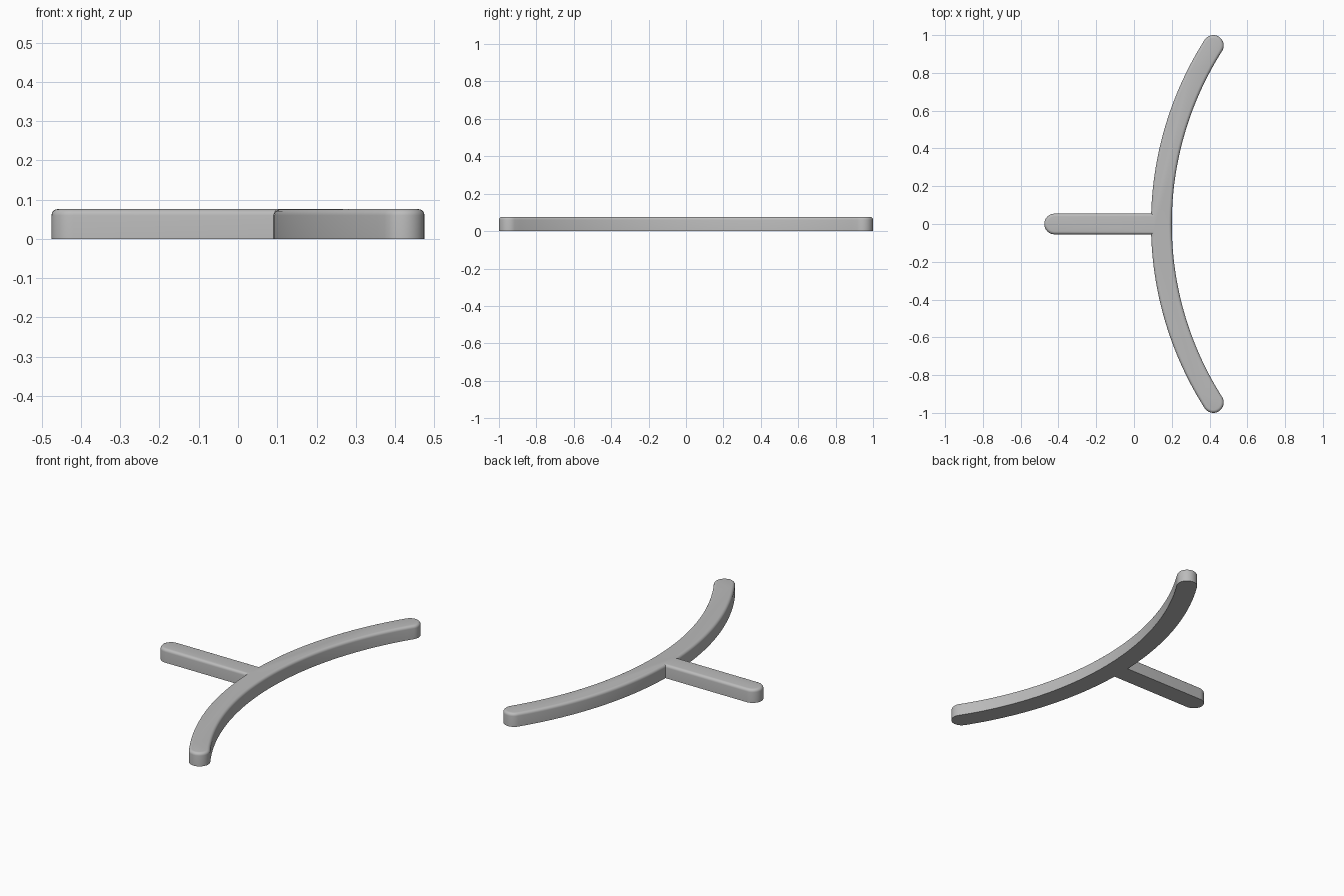
import bpy, bmesh
from math import pi, sin, cos, asin, atan2, sqrt
from mathutils import Vector

cube = bpy.data.objects.get("Cube")
if cube:
    bpy.data.objects.remove(cube, do_unlink=True)

HALF = 0.055      # half width of both bars
HEIGHT = 0.076
ROUND = 0.016     # rounding of the upper rim
MID_X, END_X, END_Y = 0.145, 0.42, 0.945
SAG = END_X - MID_X
RADIUS = (END_Y ** 2 + SAG ** 2) / (2 * SAG)
CENTRE = Vector((MID_X + RADIUS, 0))
SWEEP = asin(END_Y / RADIUS)


def arc(centre, radius, start, end, steps):
    """Points along a circular arc, both ends included."""
    angles = [start + (end - start) * i / steps for i in range(steps + 1)]
    return [Vector((centre.x + radius * cos(a), centre.y + radius * sin(a))) for a in angles]


# Upper half of the outline: concave side, round tip, convex side down to the stem
outer = RADIUS + HALF
join = asin(HALF / outer)
tip = Vector((END_X, END_Y))
half = arc(CENTRE, RADIUS - HALF, pi, pi - SWEEP, 28)
half += arc(tip, HALF, -SWEEP, pi - SWEEP, 16)[1:-1]
half += arc(CENTRE, outer, pi - SWEEP, pi - join, 28)

# Round end of the stem, then the mirrored lower half
stem_end = arc(Vector((-END_X, 0)), HALF, pi / 2, 3 * pi / 2, 16)
mirrored = [Vector((p.x, -p.y)) for p in reversed(half[1:])]
outline = half + stem_end + mirrored

# Raise the outline into a solid and round its upper rim
bm = bmesh.new()
base = bm.faces.new([bm.verts.new((p.x, p.y, 0)) for p in outline])
raised = bmesh.ops.extrude_face_region(bm, geom=[base], use_keep_orig=True)["geom"]
for v in raised:
    if isinstance(v, bmesh.types.BMVert):
        v.co.z = HEIGHT
bmesh.ops.recalc_face_normals(bm, faces=bm.faces[:])
rim = [e for e in bm.edges if all(v.co.z > HEIGHT / 2 for v in e.verts)]
bmesh.ops.bevel(bm, geom=rim, offset=ROUND, offset_type='OFFSET',
                segments=5, profile=0.5, affect='EDGES')

mesh = bpy.data.meshes.new("curved_bar_with_stem")
bm.to_mesh(mesh)
bm.free()
bar = bpy.data.objects.new("curved_bar_with_stem", mesh)
bpy.context.collection.objects.link(bar)

# Plain grey finish
grey = bpy.data.materials.new("plain_grey")
grey.use_nodes = True
colour = (0.5, 0.5, 0.5, 1)
grey.diffuse_color = colour
grey.node_tree.nodes["Principled BSDF"].inputs["Base Color"].default_value = colour
mesh.materials.append(grey)

bpy.context.view_layer.objects.active = bar
bar.select_set(True)
bpy.ops.object.shade_smooth_by_angle(angle=pi / 6)
